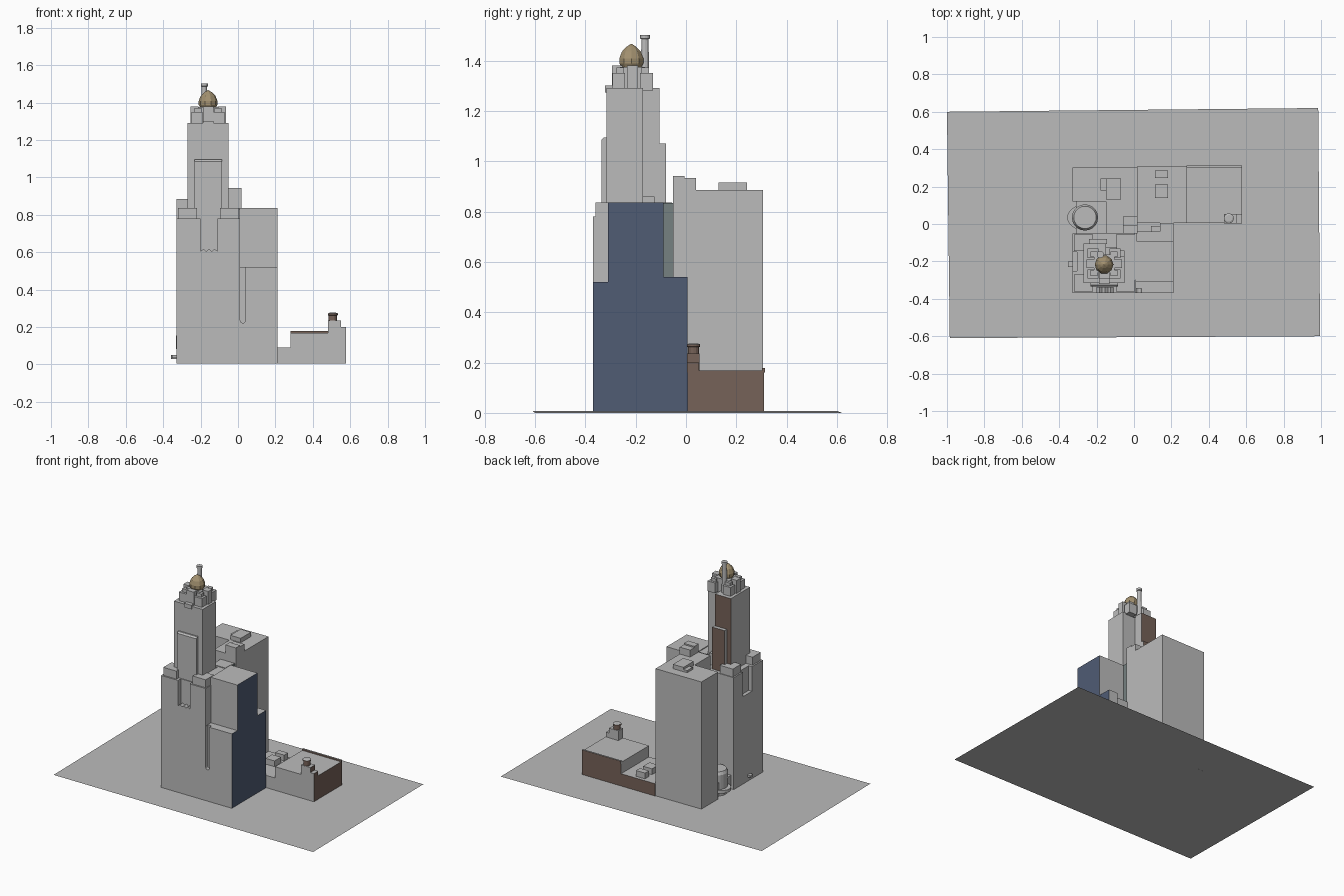
import bpy, bmesh, math
from mathutils import Vector

if "Cube" in bpy.data.objects:
    bpy.data.objects.remove(bpy.data.objects["Cube"], do_unlink=True)


def material(name, rgb):
    m = bpy.data.materials.new(name)
    m.use_nodes = True
    m.diffuse_color = (*rgb, 1)
    m.node_tree.nodes["Principled BSDF"].inputs["Base Color"].default_value = (*rgb, 1)
    return m


STONE = material("stone grey", (0.50, 0.50, 0.50))
BLUE = material("slate blue", (0.08, 0.107, 0.175))
BROWN = material("brick brown", (0.18, 0.122, 0.098))
GOLD = material("dome gold", (0.36, 0.28, 0.16))
SAGE = material("sage grey", (0.18, 0.22, 0.22))
GROUND = 0.005


def make(name, bm, mat=STONE, paint=None):
    """Finish a mesh; paint maps a face direction to another material."""
    bmesh.ops.recalc_face_normals(bm, faces=bm.faces)
    bm.normal_update()
    me = bpy.data.meshes.new(name)
    me.materials.append(mat)
    for i, (direction, other) in enumerate((paint or {}).items(), 1):
        me.materials.append(other)
        for f in bm.faces:
            if f.normal.dot(Vector(direction)) > 0.9:
                f.material_index = i
    bm.to_mesh(me)
    bm.free()
    ob = bpy.data.objects.new(name, me)
    bpy.context.scene.collection.objects.link(ob)
    return ob


def box(name, x, y, z, mat=STONE, paint=None):
    bm = bmesh.new()
    bmesh.ops.create_cube(bm, size=1)
    for v in bm.verts:
        v.co = [(a + b) / 2 + c * (b - a) for (a, b), c in zip((x, y, z), v.co)]
    return make(name, bm, mat, paint)


def prism(name, points, axis, span, mat=STONE, paint=None):
    """Extrude a 2D outline along x, y or z (axis 0, 1, 2)."""
    bm = bmesh.new()
    rings = []
    for s in span:
        ring = []
        for p in points:
            co = list(p)
            co.insert(axis, s)
            ring.append(bm.verts.new(co))
        rings.append(ring)
        bm.faces.new(ring)
    n = len(points)
    for i in range(n):
        j = (i + 1) % n
        bm.faces.new((rings[0][i], rings[0][j], rings[1][j], rings[1][i]))
    return make(name, bm, mat, paint)


def lathe(name, centre, profile, sides, mat=STONE, paint=None):
    """Revolve a radius/height profile about a vertical axis."""
    bm = bmesh.new()
    rings = []
    for r, z in profile:
        rings.append([bm.verts.new((centre[0] + r * math.cos(i * math.tau / sides),
                                    centre[1] + r * math.sin(i * math.tau / sides), z))
                      for i in range(sides)])
    for a, b in zip(rings, rings[1:]):
        for i in range(sides):
            j = (i + 1) % sides
            bm.faces.new((a[i], a[j], b[j], b[i]))
    bm.faces.new(rings[0])
    bm.faces.new(rings[-1])
    return make(name, bm, mat, paint)


def cut(ob, *cutters):
    """Carve cutters out of an object and discard them."""
    for c in cutters:
        mod = ob.modifiers.new("recess", "BOOLEAN")
        mod.operation = "DIFFERENCE"
        mod.solver = "EXACT"
        mod.object = c
        c.hide_render = True
    bpy.context.view_layer.update()
    deps = bpy.context.evaluated_depsgraph_get()
    me = bpy.data.meshes.new_from_object(ob.evaluated_get(deps))
    ob.modifiers.clear()
    ob.data = me
    for c in cutters:
        bpy.data.objects.remove(c, do_unlink=True)


EAST, NORTH, SOUTH = (1, 0, 0), (0, 1, 0), (0, -1, 0)

# Gently sloping ground sheet
bm = bmesh.new()
corners = [(-0.985, -0.61), (0.995, -0.6), (0.985, 0.62), (-1, 0.6)]
bm.faces.new([bm.verts.new((x, y, 0.004 - 0.004 * x)) for x, y in corners])
ground = make("ground_sheet", bm)
if ground.data.polygons[0].normal.z < 0:
    ground.data.flip_normals()

# Tower base with tall recesses with toothed lower edges
base = box("tower_base", (-0.33, 0.01), (-0.37, -0.05), (GROUND, 0.78))
teeth = [(-0.2 + 0.015 * i, 0.605 + 0.012 * (i % 2)) for i in range(7)]
front_cut = prism("front_cutter", teeth + [(-0.11, 0.9), (-0.2, 0.9)], 1, (-0.4, -0.34))
side_cut = box("side_cutter", (-0.4, -0.305), (-0.25, -0.15), (0.61, 0.9))
cut(base, front_cut, side_cut)

# Corner blocks on the tower shoulders
for side, x in (("left", (-0.32, -0.22)), ("right", (-0.095, 0.005))):
    box("front_shoulder_" + side, x, (-0.36, -0.27), (0.78, 0.835))
    box("back_shoulder_" + side, x, (-0.145, -0.055), (0.78, 0.835))
box("east_shoulder", (-0.05, 0.009), (-0.3, -0.06), (0.78, 0.83))
box("east_wall_panel", (0.004, 0.013), (-0.09, -0.051), (0.54, 0.834), STONE, {EAST: SAGE})

# Upper tower
box("upper_tower", (-0.27, -0.05), (-0.315, -0.17), (0.77, 1.29))
box("upper_tower_back", (-0.27, -0.15), (-0.171, -0.105), (0.77, 1.29), STONE, {NORTH: BROWN})
box("back_shaft", (-0.24, -0.145), (-0.106, -0.08), (0.77, 1.07), STONE, {NORTH: BROWN})
box("upper_tower_corner", (-0.151, -0.09), (-0.171, -0.125), (0.77, 0.86))
shaft = [(-0.335, 0.77), (-0.335, 1.085), (-0.325, 1.095), (-0.31, 1.095), (-0.31, 0.77)]
prism("front_shaft", shaft, 0, (-0.232, -0.085))

# Crown: a core, stepped corners and middle piers
CX, CY = -0.16, -0.212
box("crown_core", (CX - 0.055, CX + 0.055), (CY - 0.05, CY + 0.05), (1.28, 1.375))
for sx in (-1, 1):
    for sy in (-1, 1):
        for tag, reach, inner, top in (("low", 0.08, 0.03, 1.35), ("high", 0.065, 0.035, 1.372)):
            xs = sorted((CX + sx * inner, CX + sx * (reach + 0.008)))
            ys = sorted((CY + sy * inner, CY + sy * reach))
            box("crown_corner_" + tag, xs, ys, (1.28, top))
    box("crown_side_pier", sorted((CX + sx * 0.05, CX + sx * 0.095)),
        (CY - 0.022, CY + 0.022), (1.28, 1.38))
box("crown_front_pier", (CX - 0.028, CX + 0.028), (-0.322, CY - 0.04), (1.272, 1.3))
box("crown_front_fin", (CX - 0.028, CX + 0.028), (-0.295, CY - 0.04), (1.28, 1.38))

# Faceted dome and chimney
lathe("dome", (CX, -0.217), [(0.04, 1.37), (0.05, 1.388), (0.05, 1.408),
                             (0.04, 1.435), (0.02, 1.455), (0.002, 1.466)], 10, GOLD)
lathe("chimney", (-0.18, -0.163), [(0.018, 1.28), (0.014, 1.485), (0.019, 1.487),
                                   (0.019, 1.502)], 12)

# Stepped east wing with a blue end wall and a round-ended slot
steps = [(-0.37, GROUND), (-0.37, 0.52), (-0.31, 0.52), (-0.31, 0.835), (-0.09, 0.835),
         (-0.09, 0.54), (-0.04, 0.54), (-0.04, GROUND)]
wing = prism("east_wing", steps, 0, (0.008, 0.212), STONE, {EAST: BLUE})
arc = [(0.026 + 0.014 * math.cos(a), 0.235 + 0.014 * math.sin(a))
       for a in (math.pi * (1 + i / 6) for i in range(7))]
cut(wing, prism("slot_cutter", arc + [(0.04, 0.6), (0.012, 0.6)], 1, (-0.4, -0.345)))
box("east_wing_annex", (0.14, 0.212), (-0.041, 0.005), (GROUND, 0.54), STONE, {EAST: BLUE})
box("east_wing_step", (0.09, 0.141), (-0.041, -0.01), (GROUND, 0.3), STONE, {EAST: BLUE})

# Rear block, notched on its west side
plan = [(-0.33, 0.12), (-0.15, 0.12), (-0.15, -0.052), (0.02, -0.052), (0.02, 0.305), (-0.33, 0.302)]
prism("rear_block", plan, 2, (GROUND, 0.885))
box("rear_penthouse", (-0.06, 0.02), (-0.052, 0.04), (0.88, 0.933))
box("rear_penthouse_cap", (-0.06, 0.02), (-0.052, -0.005), (0.93, 0.942))
box("roof_plant", (-0.15, -0.07), (0.13, 0.242), (0.88, 0.915))
box("roof_plant_side", (-0.178, -0.149), (0.18, 0.242), (0.88, 0.9))

# Rounded entrance in the notch, with a low canopy
box("entrance_hall", (-0.31, -0.149), (-0.051, 0.121), (GROUND, 0.1))
lathe("entrance_drum", (-0.262, 0.035), [(0.066, GROUND), (0.07, 0.15), (0.06, 0.17)], 20)
canopy = [(-0.262 + 0.095 * math.cos(a), 0.035 + 0.07 * math.sin(a))
          for a in (math.pi * (0.6 + i * 0.08) for i in range(11))]
prism("entrance_canopy", canopy, 2, (0.03, 0.05))
box("side_awning", (-0.352, -0.329), (-0.23, -0.2), (0.035, 0.05))

# Low annex with brick back and end walls
ENDS = {EAST: BROWN, NORTH: BROWN}
box("annex_link", (0.019, 0.281), (0.005, 0.31), (GROUND, 0.09), STONE, {NORTH: BROWN})
box("annex_hall", (0.28, 0.578), (0.005, 0.31), (GROUND, 0.168), STONE, ENDS)
box("annex_parapet", (0.28, 0.578), (0.302, 0.314), (0.16, 0.178), STONE,
    {SOUTH: BROWN, NORTH: BROWN, EAST: BROWN})
box("annex_turret", (0.48, 0.552), (0.004, 0.054), (0.16, 0.235), STONE, {EAST: BROWN})
box("annex_turret_step", (0.55, 0.578), (0.004, 0.052), (0.16, 0.2), STONE, {EAST: BROWN})
lathe("water_tank", (0.507, 0.03), [(0.023, 0.23), (0.023, 0.262), (0.027, 0.263),
                                    (0.027, 0.272), (0.018, 0.276)], 14, BROWN, {(0, 0, 1): STONE})
for y in ((0.14, 0.21), (0.245, 0.287)):
    box("annex_roof_unit", (0.113, 0.182), y, (0.085, 0.13))
